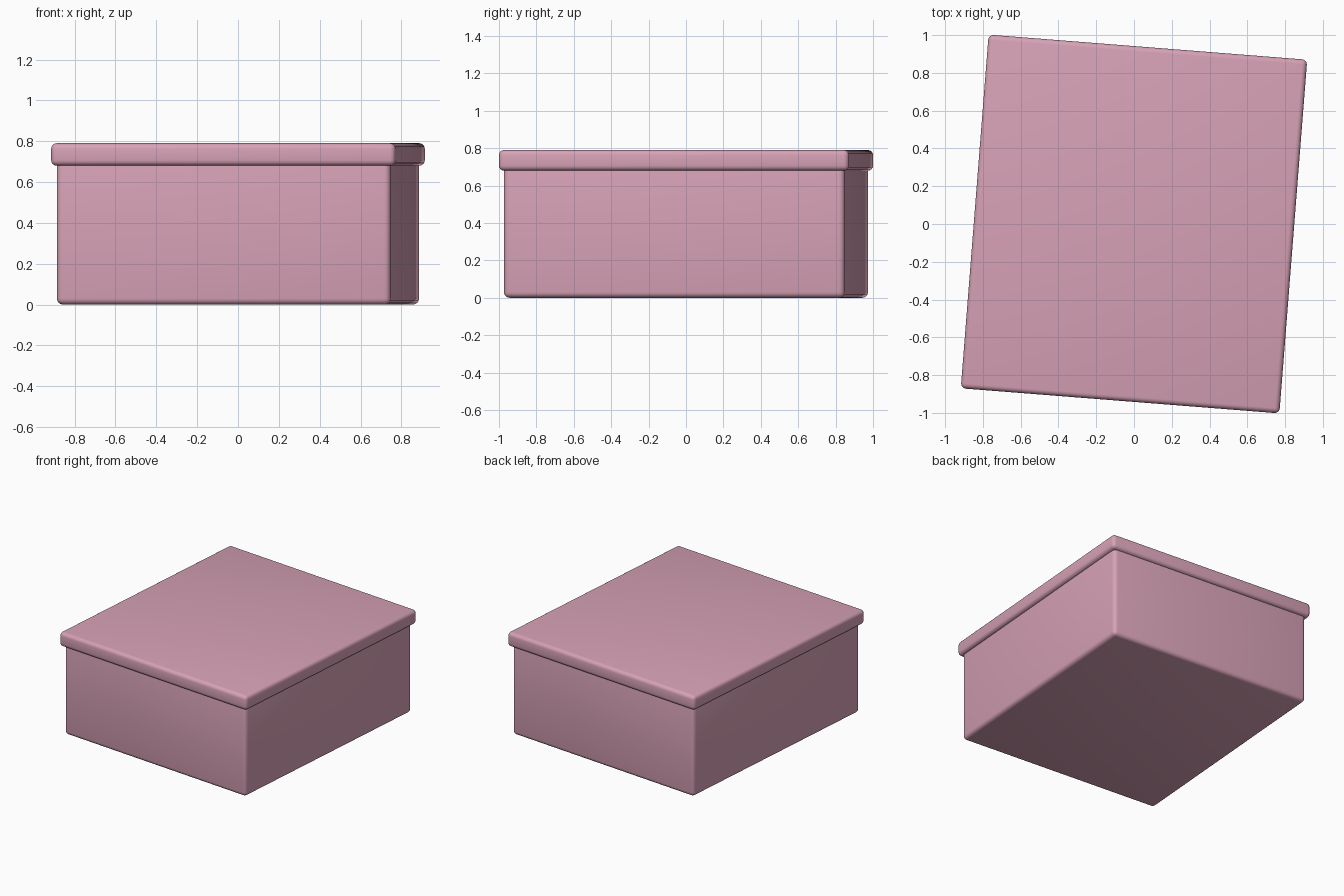
import bpy
from math import radians

if "Cube" in bpy.data.objects:
    bpy.data.objects.remove(bpy.data.objects["Cube"])

TURN = radians(-4.5)

pink = bpy.data.materials.new("pink")
pink.diffuse_color = (0.68, 0.36, 0.47, 1)
pink.use_nodes = True
pink.node_tree.nodes["Principled BSDF"].inputs["Base Color"].default_value = pink.diffuse_color


def rounded_box(name, half_x, half_y, z0, z1, radius):
    bpy.ops.mesh.primitive_cube_add(size=2, location=(0, 0, (z0 + z1) / 2))
    ob = bpy.context.object
    ob.name = name
    ob.scale = (half_x, half_y, (z1 - z0) / 2)
    bpy.ops.object.transform_apply(location=False, rotation=False, scale=True)
    ob.rotation_euler.z = TURN
    bevel = ob.modifiers.new("rounded_edges", "BEVEL")
    bevel.width = radius
    bevel.segments = 4
    bpy.ops.object.modifier_apply(modifier=bevel.name)
    bpy.ops.object.shade_smooth_by_angle(angle=radians(35))
    ob.data.materials.append(pink)
    return ob


# Box body, its top edge tucked inside the lid
rounded_box("box_body", 0.82, 0.914, 0.0, 0.74, 0.03)

# Overhanging lid
rounded_box("box_lid", 0.846, 0.939, 0.68, 0.79, 0.027)
